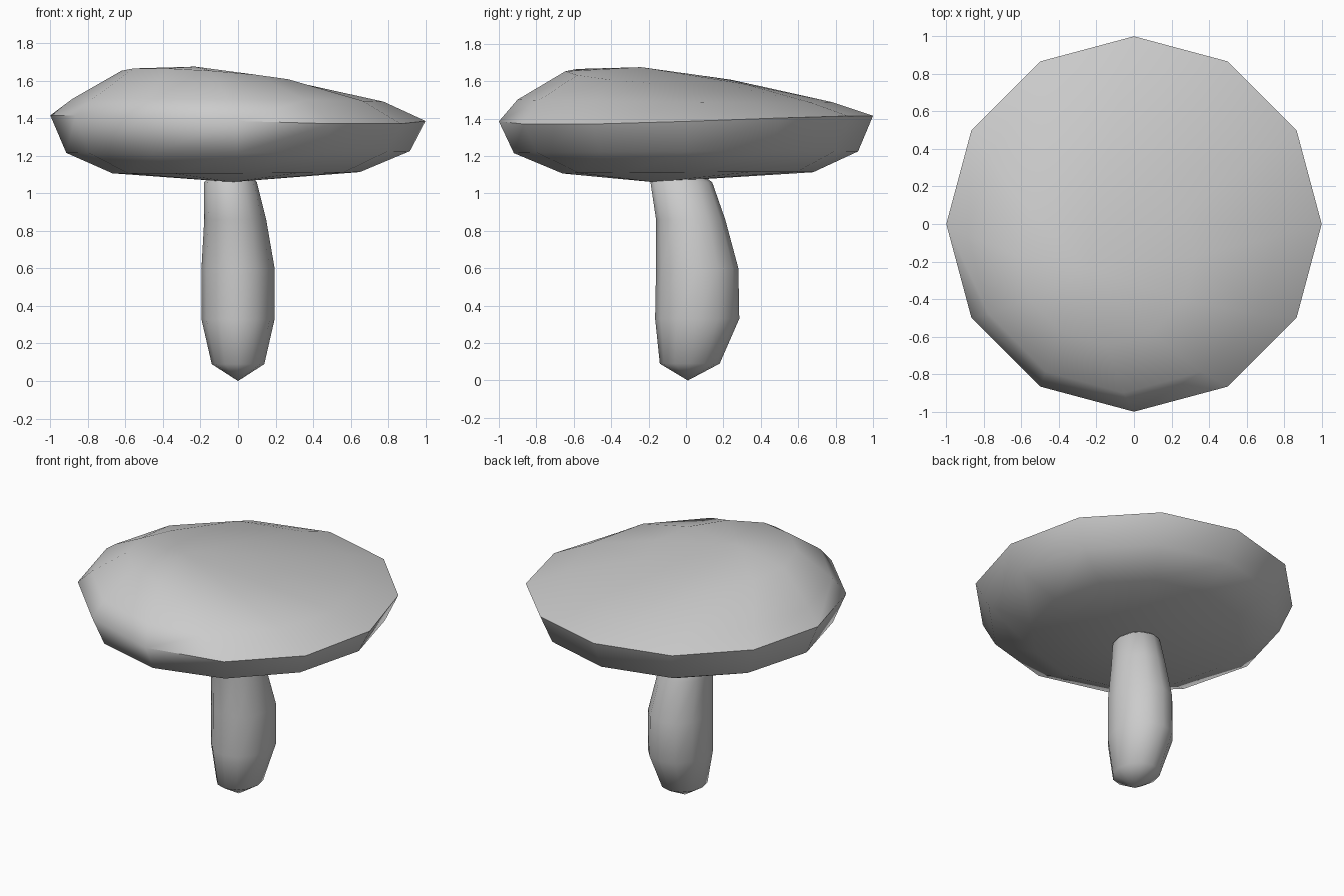
import bpy, bmesh, math

cube = bpy.data.objects.get("Cube")
if cube:
    bpy.data.objects.remove(cube, do_unlink=True)

SIDES = 12

grey = bpy.data.materials.new("pale grey")
grey.use_nodes = True
colour = (0.6, 0.6, 0.6, 1)
grey.diffuse_color = colour
grey.node_tree.nodes["Principled BSDF"].inputs["Base Color"].default_value = colour


def loft(name, bottom, rings, top):
    """Stack rings (x, y, rx, ry, z, tilt) between two end points."""
    bm = bmesh.new()
    loops = []
    for x, y, rx, ry, z, tilt in rings:
        loop = []
        for i in range(SIDES):
            a = 2 * math.pi * i / SIDES
            dx, dy = rx * math.cos(a), ry * math.sin(a)
            loop.append(bm.verts.new((x + dx, y + dy, z - tilt * (dx + dy))))
        loops.append(loop)
    low, high = bm.verts.new(bottom), bm.verts.new(top)
    for i in range(SIDES):
        j = (i + 1) % SIDES
        bm.faces.new((low, loops[0][j], loops[0][i]))
        for a, b in zip(loops, loops[1:]):
            bm.faces.new((a[i], a[j], b[j], b[i]))
        bm.faces.new((loops[-1][i], loops[-1][j], high))
    mesh = bpy.data.meshes.new(name)
    bm.to_mesh(mesh)
    bm.free()
    mesh.materials.append(grey)
    obj = bpy.data.objects.new(name, mesh)
    bpy.context.collection.objects.link(obj)
    bpy.ops.object.select_all(action="DESELECT")
    obj.select_set(True)
    bpy.context.view_layer.objects.active = obj
    bpy.ops.object.shade_smooth_by_angle(angle=math.radians(62))
    return obj


# Stem: bulging, leaning slightly to the front at its top
loft("stem", (0, 0.01, 0), [
    (0.00, 0.02, 0.14, 0.16, 0.09, 0),
    (0.00, 0.06, 0.195, 0.225, 0.33, 0),
    (0.00, 0.06, 0.195, 0.22, 0.60, 0),
    (-0.015, 0.025, 0.165, 0.185, 0.86, 0),
    (-0.04, -0.025, 0.14, 0.165, 1.06, 0),
], (-0.05, -0.05, 1.2))

# Cap: wide disc with its hump shifted to the front right
cap = loft("cap", (-0.03, -0.17, 1.06), [
    (-0.01, 0.01, 0.66, 0.67, 1.11, -0.005),
    (0.0, 0.0, 0.915, 0.92, 1.22, -0.005),
    (0.0, 0.0, 1.0, 1.0, 1.40, 0),
    (-0.055, -0.06, 0.83, 0.84, 1.495, 0.008),
    (-0.145, -0.17, 0.475, 0.475, 1.62, 0.07),
], (-0.23, -0.24, 1.675))

# Gentle waviness of the rim
for v in cap.data.vertices:
    if math.hypot(v.co.x, v.co.y) > 0.99:
        v.co.z += 0.015 * (v.co.y - v.co.x) + 0.02 * v.co.x * v.co.y
